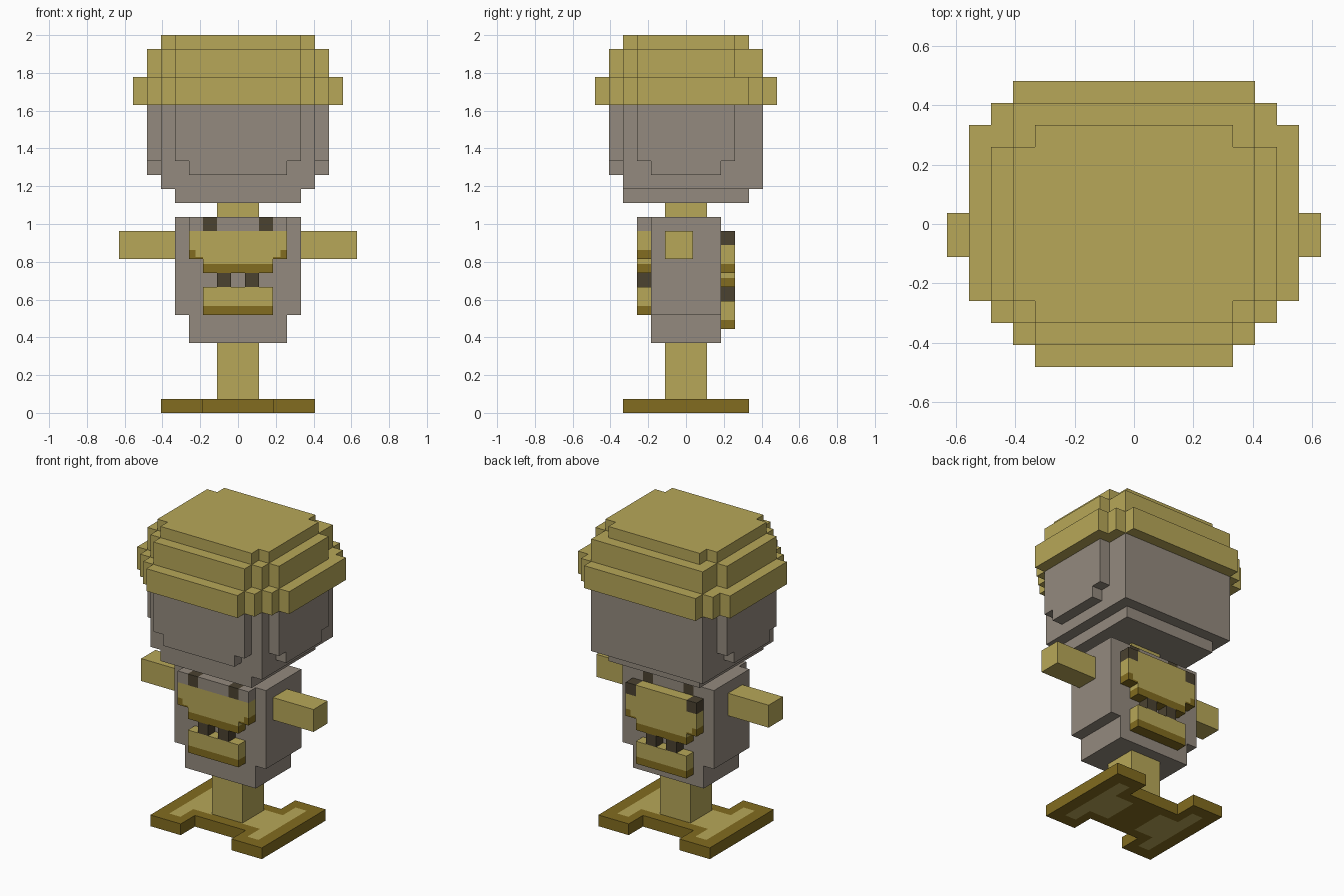
import bpy
import bmesh

if "Cube" in bpy.data.objects:
    bpy.data.objects.remove(bpy.data.objects["Cube"], do_unlink=True)

U = 2 / 27  # size of one block


def make_material(name, rgb):
    mat = bpy.data.materials.new(name)
    mat.use_nodes = True
    mat.diffuse_color = (*rgb, 1)
    mat.node_tree.nodes["Principled BSDF"].inputs["Base Color"].default_value = (*rgb, 1)
    return mat


GOLD, DARK_GOLD, GREY, BROWN = range(4)
materials = [
    make_material("gold", (0.475, 0.386, 0.098)),
    make_material("dark gold", (0.223, 0.150, 0.014)),
    make_material("warm grey", (0.296, 0.254, 0.209)),
    make_material("dark brown", (0.070, 0.054, 0.030)),
]


def blocks(name, boxes):
    """Merge boxes ((x0, x1), (y0, y1), (z0, z1), colour) into one shell; later boxes recolour earlier ones."""
    cuts = [sorted({v for b in boxes for v in b[a]}) for a in range(3)]

    def colour_at(cell):
        if any(not 0 <= cell[a] < len(cuts[a]) - 1 for a in range(3)):
            return None
        mid = [(cuts[a][cell[a]] + cuts[a][cell[a] + 1]) / 2 for a in range(3)]
        for b in reversed(boxes):
            if all(b[a][0] < mid[a] < b[a][1] for a in range(3)):
                return b[3]
        return None

    bm = bmesh.new()
    cells = [(i, j, k) for i in range(len(cuts[0]) - 1)
             for j in range(len(cuts[1]) - 1) for k in range(len(cuts[2]) - 1)]
    for cell in cells:
        colour = colour_at(cell)
        if colour is None:
            continue
        for axis in range(3):
            for side in (0, 1):
                beside = list(cell)
                beside[axis] += 2 * side - 1
                if colour_at(beside) is not None:
                    continue
                # exposed face of this cell, wound to point outward
                p, q = (axis + 1) % 3, (axis + 2) % 3
                ring = [(0, 0), (1, 0), (1, 1), (0, 1)]
                verts = []
                for dp, dq in (ring if side else ring[::-1]):
                    idx = list(cell)
                    idx[axis] += side
                    idx[p] += dp
                    idx[q] += dq
                    verts.append(bm.verts.new([cuts[a][idx[a]] * U for a in range(3)]))
                bm.faces.new(verts).material_index = colour
    bmesh.ops.remove_doubles(bm, verts=bm.verts, dist=0.0005)
    bmesh.ops.dissolve_limit(bm, angle_limit=0.01, verts=bm.verts, edges=bm.edges,
                             delimit={'MATERIAL'})
    mesh = bpy.data.meshes.new(name)
    bm.to_mesh(mesh)
    bm.free()
    for mat in materials:
        mesh.materials.append(mat)
    obj = bpy.data.objects.new(name, mesh)
    bpy.context.collection.objects.link(obj)
    return obj


def sym(h):
    return (-h, h)


def pair(x0, x1, y, z, colour):
    """A box and its mirror image across x."""
    return [((x0, x1), y, z, colour), ((-x1, -x0), y, z, colour)]


# Base plate with notches and lighter patches
base = [(sym(5.5), sym(2.5), (0, 1), DARK_GOLD)]
base += pair(2.5, 5.5, sym(4.5), (0, 1), DARK_GOLD)
base += pair(3.3, 4.4, sym(3.4), (0, 1), GOLD)
base += pair(1.4, 4.4, sym(1.6), (0, 1), GOLD)
blocks("base", base)

# Leg, neck and arms
blocks("leg", [(sym(1.5), sym(1.5), (1, 5), GOLD)])
blocks("neck", [(sym(1.5), sym(1.5), (14, 15), GOLD)])
for name, x in (("left_arm", (4.5, 8.5)), ("right_arm", (-8.5, -4.5))):
    blocks(name, [(x, (-1.5, 0.5), (11, 13), GOLD)])

# Torso with shoulder straps
torso = [(sym(4.5), sym(2.5), (7, 14), GREY),
         (sym(3.5), sym(2.5), (5, 7), GREY),
         (sym(3.5), (-3.5, -2.5), (13, 14), GREY)]
torso += pair(1.5, 2.5, (-3.5, 2.5), (13, 14), BROWN)
blocks("torso", torso)


def chest_gear(side, y, z):
    """Chest plate, two links and pouch, with z the bottom of the pouch."""
    plate = [(sym(3.5), y, (z + 4, z + 6), GOLD),
             (sym(2.5), y, (z + 3, z + 4), GOLD),
             (sym(2.5), y, (z + 3, z + 3.65), DARK_GOLD)]
    plate += pair(3.05, 3.5, y, (z + 4, z + 4.65), DARK_GOLD)
    plate += pair(2.5, 3.5, y, (z + 4, z + 4.15), DARK_GOLD)
    if side == "back":
        plate.append((sym(2.5), y, (z + 6, z + 7), GOLD))
        plate += pair(2.5, 3.5, y, (z + 6, z + 7), BROWN)
    blocks(side + "_plate", plate)
    blocks(side + "_links", pair(0.5, 1.5, y, (z + 2, z + 3), BROWN))
    blocks(side + "_pouch", [(sym(2.5), y, (z, z + 2), GOLD),
                             (sym(2.5), y, (z, z + 0.65), DARK_GOLD)])


chest_gear("front", (-3.5, -2.5), 7)
chest_gear("back", (2.5, 3.5), 6)

# Head, stepped in towards the chin
blocks("head", [
    (sym(4.5), sym(4.5), (15, 16), GREY),
    (sym(5.5), (-4.5, 5.5), (16, 22), GREY),
    (sym(3.5), (-5.5, 5.5), (17, 18), GREY),
    (sym(4.5), (-5.5, 5.5), (18, 22), GREY),
    (sym(6.5), sym(2.5), (17, 18), GREY),
    (sym(6.5), sym(3.5), (18, 22), GREY),
])

# Cap: wide brim, crown and top
blocks("cap", [
    (sym(7.5), (-3.5, 4.5), (22, 24), GOLD),
    (sym(6.5), (-4.5, 5.5), (22, 24), GOLD),
    (sym(5.5), (-5.5, 6.5), (22, 24), GOLD),
    (sym(4.5), sym(6.5), (22, 24), GOLD),
    (sym(6.5), sym(3.5), (24, 26), GOLD),
    (sym(5.5), (-4.5, 5.5), (24, 26), GOLD),
    (sym(4.5), sym(5.5), (24, 26), GOLD),
    (sym(5.5), sym(3.5), (26, 27), GOLD),
    (sym(4.5), sym(4.5), (26, 27), GOLD),
])
